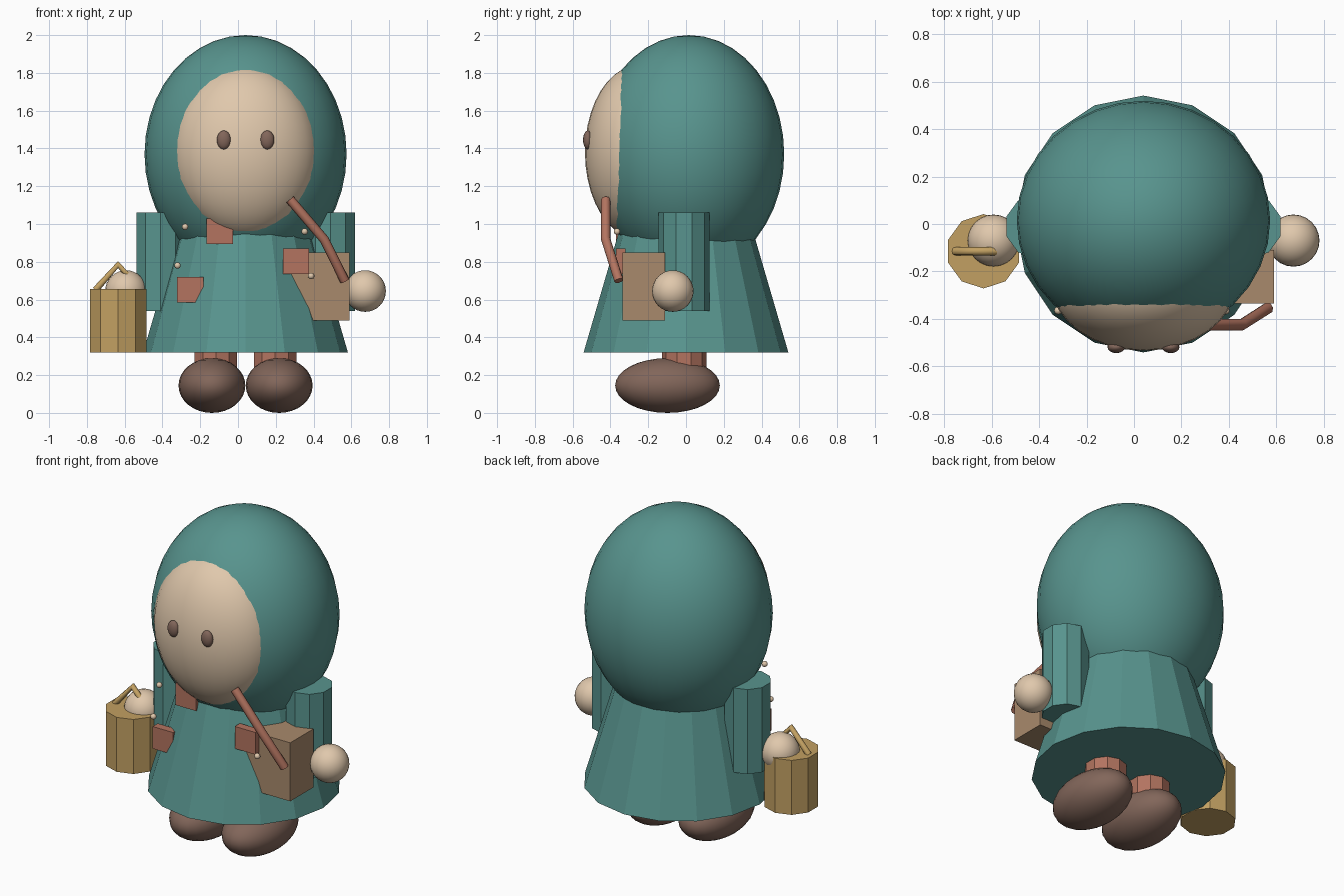
import bpy
from mathutils import Vector

cube = bpy.data.objects.get("Cube")
if cube:
    bpy.data.objects.remove(cube, do_unlink=True)


def material(name, hex_code):
    """Flat material from an sRGB hex code, stored as linear values."""
    srgb = [int(hex_code[i:i + 2], 16) / 255 for i in (0, 2, 4)]
    color = [((c + 0.055) / 1.055) ** 2.4 for c in srgb] + [1]
    mat = bpy.data.materials.new(name)
    mat.use_nodes = True
    mat.diffuse_color = color
    bsdf = mat.node_tree.nodes["Principled BSDF"]
    bsdf.inputs["Base Color"].default_value = color
    bsdf.inputs["Roughness"].default_value = 0.9
    return mat


TEAL = material("teal cloth", "58948E")
SKIN = material("pale skin", "E0C8AC")
BROWN = material("dark brown", "82665A")
RED = material("dull red", "B37460")
TAN = material("tan leather", "A98A6C")
BRASS = material("brass", "C2A062")

CENTER = 0.04  # x of the figure's plane of symmetry


def finish(name, mat):
    obj = bpy.context.object
    obj.name = name
    obj.data.materials.append(mat)
    return obj


def ellipsoid(name, mat, loc, radii, segments=24, rings=16):
    bpy.ops.mesh.primitive_uv_sphere_add(segments=segments, ring_count=rings, radius=1, location=loc)
    obj = finish(name, mat)
    obj.scale = radii
    bpy.ops.object.shade_smooth()
    return obj


def column(name, mat, x, y, bottom, top, r_bottom, r_top=None, sides=10):
    bpy.ops.mesh.primitive_cone_add(
        vertices=sides, radius1=r_bottom, radius2=r_top or r_bottom,
        depth=top - bottom, location=(x, y, (top + bottom) / 2))
    return finish(name, mat)


def box(name, mat, low, high):
    low, high = Vector(low), Vector(high)
    bpy.ops.mesh.primitive_cube_add(size=1, location=(low + high) / 2)
    obj = finish(name, mat)
    obj.scale = high - low
    return obj


def tube(name, mat, points, radius):
    """Round rod that follows straight runs between the points."""
    curve = bpy.data.curves.new(name, "CURVE")
    curve.dimensions = "3D"
    curve.bevel_depth = radius
    curve.bevel_resolution = 2
    curve.use_fill_caps = True
    spline = curve.splines.new("POLY")
    spline.points.add(len(points) - 1)
    for point, co in zip(spline.points, points):
        point.co = (*co, 1)
    obj = bpy.data.objects.new(name, curve)
    bpy.context.collection.objects.link(obj)
    curve.materials.append(mat)
    return obj


# Hooded head: the face swells out through the front of the hood
ellipsoid("hood", TEAL, (CENTER, 0.015, 1.37), (0.535, 0.505, 0.63), 32, 20)
ellipsoid("face", SKIN, (CENTER, -0.25, 1.38), (0.39, 0.285, 0.46), 32, 20)

# Flared coat
column("coat", TEAL, CENTER, 0, 0.32, 1.08, 0.542, 0.32, sides=16)

# Paired parts
for side, label in ((-1, "right"), (1, "left")):
    ellipsoid(label + "_eye", BROWN, (CENTER + side * 0.115, -0.52, 1.445),
              (0.037, 0.025, 0.05), 16, 10)
    column(label + "_sleeve", TEAL, CENTER + side * 0.45, -0.01, 0.54, 1.06, 0.135)
    ellipsoid(label + "_hand", SKIN, (CENTER + side * 0.633, -0.07, 0.645), (0.11,) * 3)
    column(label + "_leg", RED, CENTER + side * 0.157, -0.01, 0.15, 0.4, 0.118)
    ellipsoid(label + "_shoe", BROWN, (CENTER + side * 0.178, -0.098, 0.145),
              (0.177, 0.277, 0.145))

# Pail with a bent handle
column("pail", BRASS, -0.635, -0.115, 0.32, 0.655, 0.157)
tube("pail_handle", BRASS,
     [(-0.755, -0.115, 0.65), (-0.635, -0.115, 0.785), (-0.515, -0.115, 0.65)], 0.018)

# Satchel and strap
box("satchel", TAN, (0.28, -0.335, 0.49), (0.59, -0.11, 0.85))
tube("satchel_strap", RED,
     [(0.275, -0.425, 1.13), (0.455, -0.425, 0.92), (0.565, -0.355, 0.70)], 0.025)

# Square cloth patches on the coat: centre x and z
for i, (x, z) in enumerate([(0.307, 0.802), (-0.252, 0.652), (-0.097, 0.962)]):
    box(f"patch_{i + 1}", RED, (x - 0.07, -0.37, z - 0.068), (x + 0.07, -0.32, z + 0.068))

# Small beads
for i, (x, z) in enumerate([(-0.28, 0.985), (-0.32, 0.78), (0.353, 0.96), (0.387, 0.725)]):
    ellipsoid(f"bead_{i + 1}", SKIN, (x, -0.365, z), (0.017,) * 3, 12, 8)
